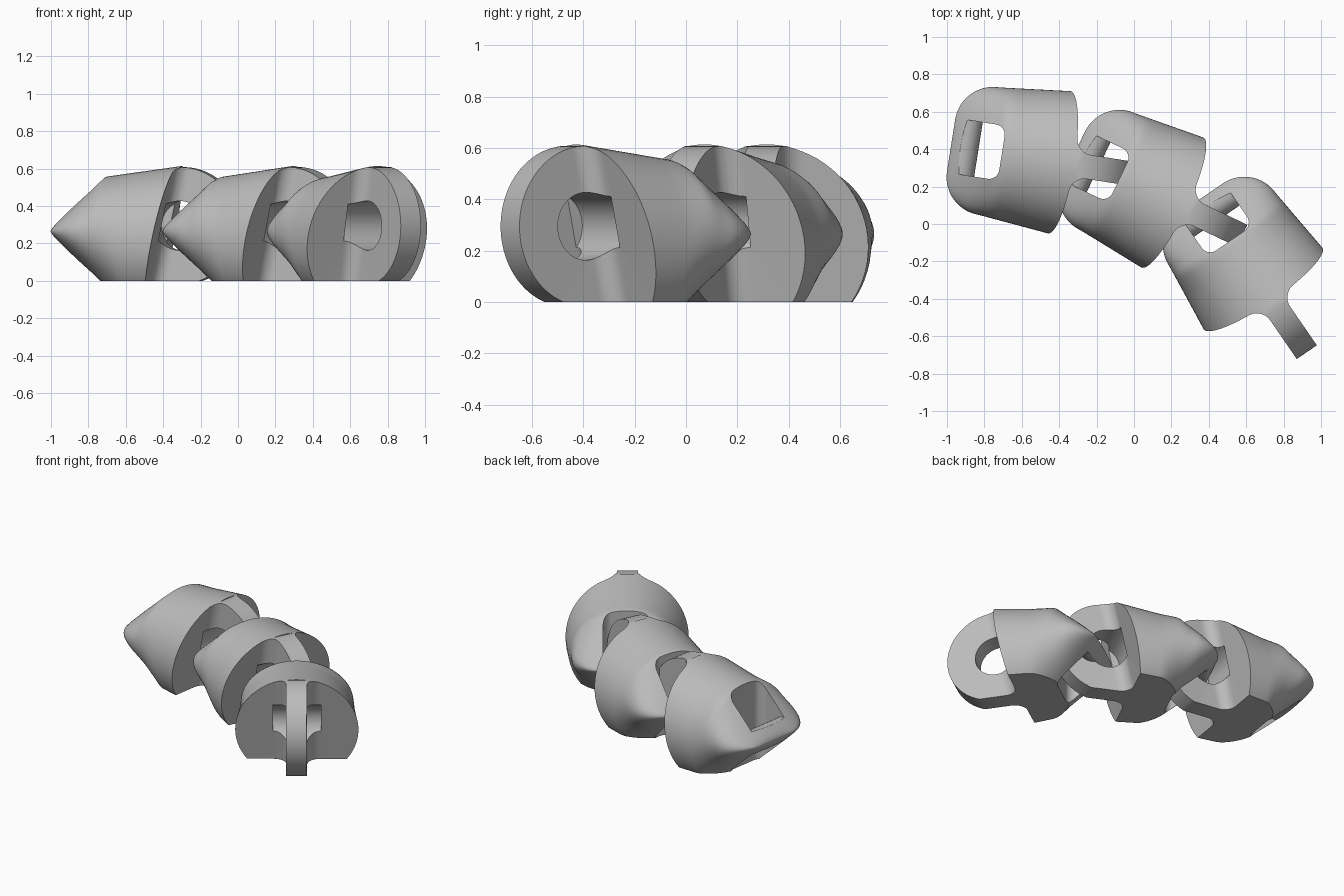
import bpy, bmesh, math
from mathutils import Vector

if "Cube" in bpy.data.objects:
    bpy.data.objects.remove(bpy.data.objects["Cube"], do_unlink=True)

grey = bpy.data.materials.new("plain grey")
grey.use_nodes = True
grey.diffuse_color = (0.5, 0.5, 0.5, 1)
grey.node_tree.nodes["Principled BSDF"].inputs["Base Color"].default_value = (0.5, 0.5, 0.5, 1)

LEAN = 0.21      # slope of the tail face
TIP = -0.585     # nose end along the link
MID = 0.265      # height of the nose ridge


def new_object(name, bm):
    bmesh.ops.recalc_face_normals(bm, faces=bm.faces)
    mesh = bpy.data.meshes.new(name)
    bm.to_mesh(mesh)
    bm.free()
    ob = bpy.data.objects.new(name, mesh)
    bpy.context.scene.collection.objects.link(ob)
    return ob


def prism(name, pts, lo, hi, place, round_at=None):
    """Extrude a 2D outline from lo to hi, placed by a mapping."""
    bm = bmesh.new()
    a = [bm.verts.new(place(p, q, lo)) for p, q in pts]
    b = [bm.verts.new(place(p, q, hi)) for p, q in pts]
    bm.faces.new(a)
    bm.faces.new(b)
    for i in range(len(pts)):
        j = (i + 1) % len(pts)
        bm.faces.new((a[i], a[j], b[j], b[i]))
    if round_at is not None:
        edges = [e for e in bm.edges
                 if all(abs(v.co.x - round_at) < 1e-4 for v in e.verts)
                 and abs(e.verts[0].co.y - e.verts[1].co.y) < 1e-4]
        bmesh.ops.bevel(bm, geom=edges, offset=0.055, segments=6, profile=0.5, affect='EDGES')
    return new_object(name, bm)


def arc(cx, cy, r, start, end, n):
    return [(cx + r * math.cos(math.radians(start + (end - start) * i / n)),
             cy + r * math.sin(math.radians(start + (end - start) * i / n))) for i in range(n + 1)]


def side_view(t, z, s):
    return Vector((t, s, z))


def leaning_plan(t, s, z):
    return Vector((t + LEAN * (z - 0.225), s, z))


# Flared body with a wedge nose, lofted from oval rings
def ring_shape(t):
    d = max(t - TIP, 0.0004)
    wedge = 0.96 * math.sqrt(d * (d + 0.07))
    top = min(0.6 + 0.14 * t, MID + wedge)
    low = max(-0.165 - 0.1 * t, MID - wedge)
    q = min(max((-0.38 - t) / (-0.38 - TIP), 0), 1)
    w = 0.385 + 0.105 * t if t > -0.38 else 0.14 + 0.205 * math.sqrt(1 - q * q)
    return w, (top + low) / 2, (top - low) / 2


stations = [0.5, 0.1, 0, -0.1, -0.17, -0.2, -0.23, -0.26]
stations += [-0.28 + (TIP + 0.28) * math.sin(math.pi / 2 * i / 22) for i in range(23)]
bm = bmesh.new()
N = 72
rings = []
for t in stations:
    w, zc, h = ring_shape(t)
    rings.append([bm.verts.new((t, w * math.cos(math.tau * k / N), zc + h * math.sin(math.tau * k / N)))
                  for k in range(N)])
for r0, r1 in zip(rings, rings[1:]):
    for k in range(N):
        m = (k + 1) % N
        bm.faces.new((r0[k], r0[m], r1[m], r1[k]))
bm.faces.new(rings[0])
bm.faces.new(rings[-1])
body = new_object("link", bm)

# Flat base and round tail outline
DISC = (0.1, 0.295, 0.313)
low = math.degrees(math.asin(-DISC[1] / DISC[2]))
outline = [(-1, 1), (-1, 0)] + arc(*DISC, low, 90, 40) + [(DISC[0], 1)]
trim = prism("trim_helper", outline, -1, 1, side_view)

# Side cuts that leave the thin tail tab with fillets
cutters = []
for side in (1, -1):
    plan = [(0, 1)] + arc(0.08, 0.145, 0.08, 180, 270, 10) + [(1, 0.065), (1, 1)]
    cutters.append(prism("side_cut", [(t, side * s) for t, s in plan], -0.5, 1.2, leaning_plan))

# Round eye through the tab
eye = arc(DISC[0], DISC[1], 0.132, 0, 360, 48)[:-1]
cutters.append(prism("eye_cut", eye, -0.15, 0.15, side_view))

# Slot through the nose, leaving a rounded bar at the tip
bar = arc(-0.515, MID, 0.078, -120, 120, 20)
slot = [(-0.31, -0.5), (-0.31, 1.2), (bar[-1][0], 1.2)] + bar[::-1] + [(bar[0][0], -0.5)]
cutters.append(prism("slot_cut", slot, -0.147, 0.147, side_view, round_at=-0.31))

for helper, op in [(trim, 'INTERSECT')] + [(c, 'DIFFERENCE') for c in cutters]:
    helper.hide_render = True
    mod = body.modifiers.new(helper.name, 'BOOLEAN')
    mod.operation = op
    mod.solver = 'EXACT'
    mod.object = helper

bpy.context.view_layer.update()
shape = bpy.data.meshes.new_from_object(body.evaluated_get(bpy.context.evaluated_depsgraph_get()))
for ob in [body, trim] + cutters:
    bpy.data.objects.remove(ob, do_unlink=True)
shape.materials.clear()
shape.materials.append(grey)

# Three chained links
for name, x, y, turn in (("rear_link", -0.40, 0.33, -9),
                         ("middle_link", 0.205, 0.115, -25.5),
                         ("front_link", 0.69, -0.345, -55.5)):
    link = bpy.data.objects.new(name, shape.copy())
    bpy.context.scene.collection.objects.link(link)
    link.location = (x, y, 0)
    link.rotation_euler.z = math.radians(turn)
    bpy.ops.object.select_all(action='DESELECT')
    link.select_set(True)
    bpy.context.view_layer.objects.active = link
    bpy.ops.object.shade_smooth_by_angle(angle=math.radians(32))
